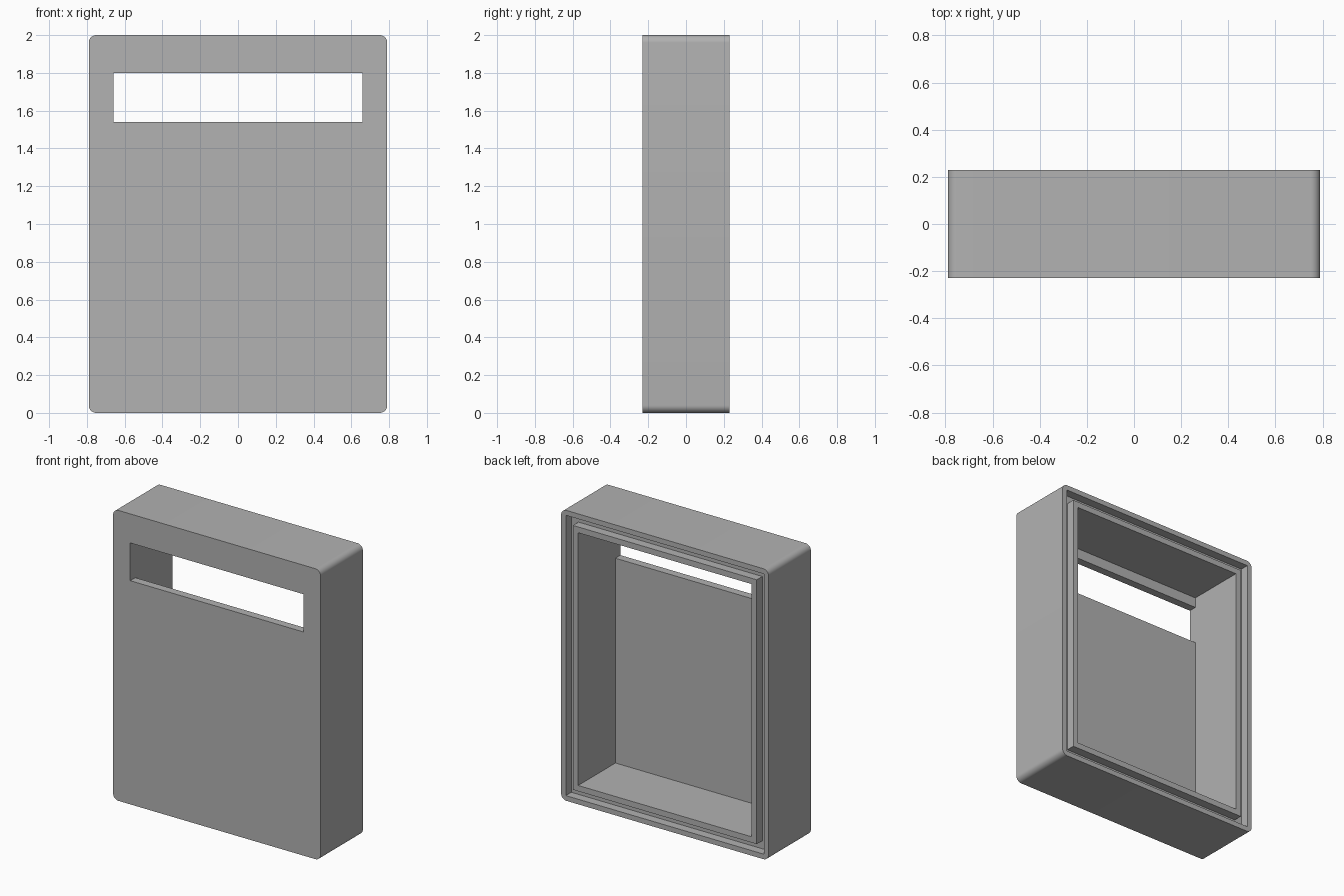
import bpy
import bmesh
import math

if "Cube" in bpy.data.objects:
    bpy.data.objects.remove(bpy.data.objects["Cube"], do_unlink=True)

W, D, H = 0.79, 0.23, 2.0      # half width, half depth, height
RADIUS = 0.04                  # outer corner radius
RIM, LIP, WALL = 0.035, 0.09, 0.13   # insets of groove outside, groove inside, cavity
GROOVE_DEPTH = 0.06
PANEL = 0.055                  # front panel thickness
OVER = 0.1                     # cutter overshoot

grey = bpy.data.materials.new("plain grey")
grey.use_nodes = True
colour = (0.445, 0.445, 0.445, 1)
grey.diffuse_color = colour
grey.node_tree.nodes["Principled BSDF"].inputs["Base Color"].default_value = colour


def box(name, x, y0, y1, z0, z1, radius=0):
    """Box centred on x, optionally with rounded corners seen from the front."""
    bm = bmesh.new()
    bmesh.ops.create_cube(bm, size=1)
    for v in bm.verts:
        v.co = (math.copysign(x, v.co.x),
                y1 if v.co.y > 0 else y0,
                z1 if v.co.z > 0 else z0)
    if radius:
        edges = [e for e in bm.edges
                 if abs(e.verts[0].co.y - e.verts[1].co.y) > 0.01]
        bmesh.ops.bevel(bm, geom=edges, offset=radius, segments=8,
                        profile=0.5, affect='EDGES')
    mesh = bpy.data.meshes.new(name)
    bm.to_mesh(mesh)
    bm.free()
    mesh.materials.append(grey)
    obj = bpy.data.objects.new(name, mesh)
    bpy.context.collection.objects.link(obj)
    return obj


def inset_box(name, inset, y0, y1):
    return box(name, W - inset, y0, y1, inset, H - inset)


def cut(target, cutter):
    """Subtract the cutter from the target and discard it."""
    cutter.hide_render = True
    mod = target.modifiers.new("cut", 'BOOLEAN')
    mod.operation = 'DIFFERENCE'
    mod.solver = 'EXACT'
    mod.object = cutter
    bpy.context.view_layer.objects.active = target
    bpy.ops.object.modifier_apply(modifier=mod.name)
    bpy.data.objects.remove(cutter, do_unlink=True)


# Outer shell with rounded corners
case = box("case_shell", W, -D, D, 0, H, RADIUS)

# Groove around the open back, leaving a raised inner lip
groove = inset_box("groove_cutter", RIM, D - GROOVE_DEPTH, D + OVER)
cut(groove, inset_box("lip_core", LIP, -D, D + 2 * OVER))
cut(case, groove)

# Hollow interior, open at the back
cut(case, inset_box("cavity_cutter", WALL, -D + PANEL, D + OVER))

# Wide window through the front panel, flush with the cavity sides
cut(case, box("window_cutter", W - WALL + 0.005, -D - OVER, -D + PANEL, 1.54, 1.80)
    if WALL < 0.125 else
    box("window_cutter", W - WALL, -D - OVER, 0, 1.54, 1.80))

# Smooth rounded corners, sharp edges elsewhere
bpy.ops.object.select_all(action='DESELECT')
case.select_set(True)
bpy.context.view_layer.objects.active = case
bpy.ops.object.shade_smooth_by_angle(angle=math.radians(30))
